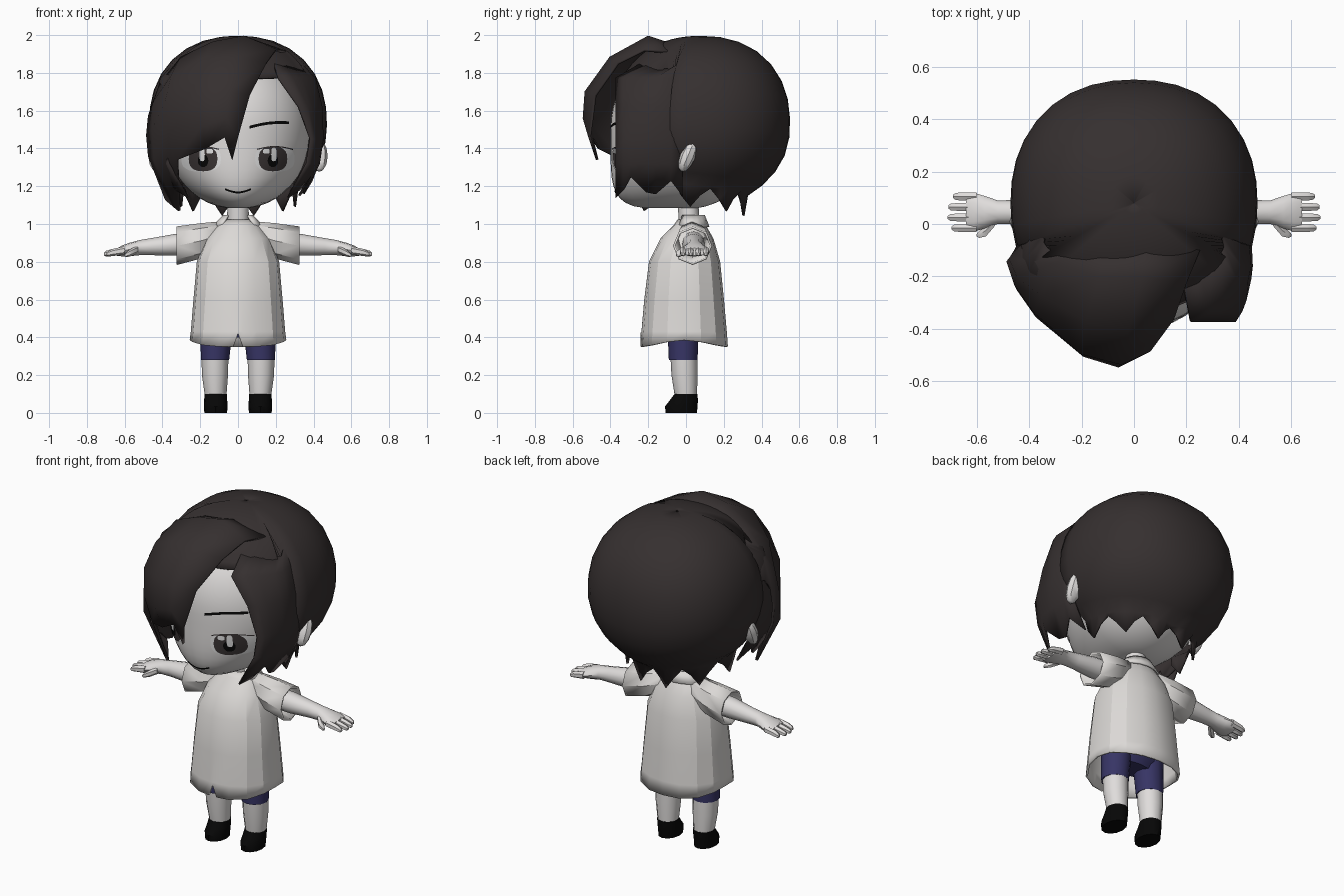
import bpy, bmesh, math
from math import sin, cos, pi
from mathutils import Matrix

if "Cube" in bpy.data.objects:
    bpy.data.objects.remove(bpy.data.objects["Cube"])


def material(name, *rgb):
    m = bpy.data.materials.new(name)
    m.use_nodes = True
    m.diffuse_color = (*rgb, 1)
    m.node_tree.nodes["Principled BSDF"].inputs["Base Color"].default_value = (*rgb, 1)
    return m


SKIN = material("skin", .74, .72, .71)
SHIRT = material("shirt_white", .72, .70, .68)
HAIR = material("dark_hair", .036, .029, .029)
NAVY = material("navy_shorts", .038, .035, .13)
BLACK = material("black", .002, .002, .002)
WHITE = material("eye_white", .85, .85, .85)
IRIS = material("iris_grey", .045, .037, .037)


def finish(name, bm, mat, mirror=False, thick=0, angle=40):
    """Turn a bmesh into a shaded object with optional mirror and thickness."""
    bmesh.ops.remove_doubles(bm, verts=bm.verts, dist=.0005)
    bmesh.ops.recalc_face_normals(bm, faces=bm.faces)
    me = bpy.data.meshes.new(name)
    bm.to_mesh(me)
    bm.free()
    me.materials.append(mat)
    for p in me.polygons:
        p.use_smooth = True
    me.set_sharp_from_angle(angle=math.radians(angle))
    ob = bpy.data.objects.new(name, me)
    bpy.context.collection.objects.link(ob)
    if thick:
        s = ob.modifiers.new("thickness", "SOLIDIFY")
        s.thickness, s.offset = thick, 0
    if mirror:
        ob.modifiers.new("mirror", "MIRROR")


def skin_rows(bm, rows, closed=False, caps=False):
    """Join rows of points with quads."""
    vs = [[bm.verts.new(p) for p in row] for row in rows]
    n = len(vs[0])
    for a, b in zip(vs, vs[1:]):
        for i in range(n if closed else n - 1):
            j = (i + 1) % n
            bm.faces.new((a[i], a[j], b[j], b[i]))
    if caps:
        bm.faces.new(vs[0])
        bm.faces.new(vs[-1])


def sheet(name, rows, mat, **kw):
    bm = bmesh.new()
    skin_rows(bm, rows)
    finish(name, bm, mat, **kw)


def tube(name, mat, axis, rings, n=12, caps=True, **kw):
    """Rings are (position on axis, centre a, centre b, radius a, radius b)."""
    rows = []
    for t, a, b, ra, rb in rings:
        ring = [(a + ra * sin(2 * pi * i / n), b + rb * cos(2 * pi * i / n)) for i in range(n)]
        rows.append([(t, u, v) if axis == "x" else (u, v, t) for u, v in ring])
    bm = bmesh.new()
    skin_rows(bm, rows, True, caps)
    finish(name, bm, mat, **kw)


# Head: round from the front, with a full flat face and chin
def head_size(z):
    f = min(abs(z - 1.5) / .42, 1)
    w = (1 - f ** 2.1) ** .476
    front = (1 - f ** 5) ** .2 if z < 1.5 else w
    return .385 * w, .4 * front, .385 * w


def face_y(x, z):
    w, front, _ = head_size(z)
    return -front * math.sqrt(max(0, 1 - (x / w) ** 2))


rows = []
for k in range(1, 24):
    z = 1.5 - .42 * cos(pi * k / 24)
    w, front, back = head_size(z)
    ring = [2 * pi * i / 48 for i in range(48)]
    rows.append([(w * sin(a), cos(a) * (back if cos(a) > 0 else front), z) for a in ring])
bm = bmesh.new()
skin_rows(bm, rows, True, True)
finish("head", bm, SKIN)


# Painted face details that follow the face surface
def oval(name, mat, x, z, rx, rz, lift, power=1):
    rows = []
    for r in (.02, .35, .7, 1):
        pts = []
        for i in range(24):
            c, s = cos(2 * pi * i / 24), sin(2 * pi * i / 24)
            u = x + r * rx * math.copysign(abs(c) ** power, c)
            v = z + r * rz * math.copysign(abs(s) ** power, s)
            pts.append((u, face_y(u, v) - lift, v))
        rows.append(pts)
    bm = bmesh.new()
    skin_rows(bm, rows, True)
    finish(name, bm, mat, mirror=True)


def stroke(name, mat, x0, x1, z, slope, rise, width, lift, mirror=True):
    """A thin arched line across the face."""
    rows = []
    for side in (-1, 1):
        pts = []
        for i in range(13):
            t = i / 12
            x, v = x0 + t * (x1 - x0), z + slope * t + rise * sin(pi * t)
            v += side * width / 2
            pts.append((x, face_y(x, v) - lift, v))
        rows.append(pts)
    sheet(name, rows, mat, mirror=mirror)


oval("eye_white", WHITE, .195, 1.345, .105, .068, .003, .75)
oval("iris", IRIS, .185, 1.345, .076, .066, .005, .8)
oval("pupil", BLACK, .185, 1.335, .028, .034, .006)
oval("eye_highlight", WHITE, .19, 1.368, .014, .036, .008, .6)
oval("eye_glint", WHITE, .15, 1.385, .018, .013, .008, .7)
stroke("upper_lash", IRIS, .1, .29, 1.395, 0, .015, .006, .007)
stroke("eyebrow", BLACK, .06, .27, 1.512, .024, .01, .015, .005)
stroke("mouth", BLACK, -.07, .07, 1.185, 0, -.018, .01, .005, False)

# Ears
bm = bmesh.new()
bmesh.ops.create_uvsphere(bm, u_segments=8, v_segments=6, radius=1, matrix=Matrix.Translation(
    (.43, .01, 1.36)) @ Matrix.Rotation(-.4, 4, "X") @ Matrix.Diagonal((.045, .04, .09, 1)))
finish("ear", bm, SKIN, mirror=True)


# Hair cap: rounded shell, open over the face, tapering to a ragged nape
def cap_point(a, t):
    d = (sin(t) * sin(a), sin(t) * cos(a), cos(t))
    p = 2.25 + .5 * min(0, d[2])
    r = sum(abs(c) ** p for c in d) ** (-1 / p)
    return [.465 * r * d[0], .08 + .465 * r * d[1], 1.53 + .46 * r * d[2]]


def cap_height(x, y):
    rest = 1 - abs(x / .465) ** 2.25 - abs((y - .08) / .465) ** 2.25
    return 1.53 + .46 * rest ** (1 / 2.25)


columns = []
for i in range(37):
    a = 2 * pi * i / 36
    from_back = min(i, 36 - i)
    end = math.radians(60 if from_back > 11 else 148 - 1.3 * from_back)
    col = [cap_point(a, max(.002, end * k / 12)) for k in range(13)]
    x, y, z = col[-1]
    drop = 0 if from_back > 11 else (.01, .05, .12, .06)[from_back % 4]
    col.append([x * .95, y * .95, z - drop] if drop else [x, y, z])
    columns.append(col)
sheet("hair_cap", columns, HAIR, thick=.012, angle=60)

# Side locks: (depth, tip height, inset from the widest line)
for name, side, reach in (("left_side_lock", 1, 1), ("right_side_lock", -1, .8)):
    columns = []
    for y, tip, inset in ((-.02, 1.15, .02), (-.08, 1.23, .01), (-.16, 1.16, .006),
                          (-.21, 1.17, .012), (-.29, 1.25, .03), (-.33, 1.18, .045), (-.37, 1.14, .07)):
        y *= reach
        col = []
        for z in (1.77, 1.62, 1.45, 1.32, tip):
            x = .455 * (1 - (abs(z - 1.53) / .5) ** 2.5) ** .4
            col.append((side * (x - inset * (1 + 2 * max(0, (z - 1.5) / .27))), y, z))
        x, y = col[0][0] * .85, y * .55
        columns.append([(x, y, cap_height(x, y) - .015)] + col)
    sheet(name, columns, HAIR, thick=.012, angle=60)

# Swept fringe: strands from the parting round to the right temple, root to tip
fringe = [
    [(.25, -.1, 1.91), (.2, -.22, 1.92), (.15, -.36, 1.85), (.06, -.48, 1.68), (0, -.51, 1.46), (-.03, -.47, 1.34)],
    [(.05, -.08, 1.95), (.03, -.2, 1.99), (-.02, -.4, 1.88), (-.05, -.53, 1.7), (-.06, -.54, 1.56), (-.07, -.5, 1.46)],
    [(-.12, -.08, 1.93), (-.13, -.2, 1.96), (-.18, -.37, 1.87), (-.2, -.49, 1.7), (-.19, -.5, 1.52), (-.17, -.46, 1.4)],
    [(-.27, -.08, 1.85), (-.3, -.15, 1.88), (-.35, -.27, 1.78), (-.38, -.33, 1.65), (-.37, -.35, 1.5), (-.32, -.34, 1.34)],
    [(-.38, -.08, 1.74), (-.41, -.14, 1.74), (-.44, -.2, 1.65), (-.45, -.23, 1.5), (-.44, -.25, 1.34), (-.31, -.22, 1.07)],
    [(-.43, -.06, 1.63), (-.45, -.1, 1.63), (-.47, -.13, 1.57), (-.48, -.14, 1.47), (-.47, -.14, 1.36), (-.38, -.13, 1.13)],
]
sheet("swept_fringe", fringe, HAIR, thick=.014, angle=60)

# Neck and a folded collar that is open at the front
tube("neck", SKIN, "z", [(.97, 0, .02, .06, .055), (1.12, 0, .01, .055, .055)])
rows = [[(w * sin(a), .03 + d * cos(a), z) for a in [(i - 6) * .4 for i in range(13)]]
        for z, w, d in ((.985, .13, .09), (1.045, .075, .065))]
sheet("collar", rows, SHIRT, thick=.01)

# Smock: flared body with a notch at the front of the hem
angles = sorted([2 * pi * i / 16 for i in range(16)] + [pi - .1, pi + .1])
rows = []
for z, w, front, back in ((1.02, .06, -.04, .08), (.99, .11, -.06, .1), (.92, .165, -.13, .14),
                          (.8, .212, -.19, .175), (.6, .23, -.215, .195),
                          (.43, .244, -.23, .21), (.35, .25, -.236, .216)):
    ring = []
    for a in angles:
        s, c = sin(a), cos(a)
        r = (abs(s) ** 2.3 + abs(c) ** 2.3) ** (-1 / 2.3)
        h = z + .035 * s ** 4 if z < .4 else z
        if z < .4 and abs(a - pi) < .01:
            h = .42
        ring.append((w * r * s, (front + back) / 2 + (back - front) / 2 * r * c, h))
    rows.append(ring)
bm = bmesh.new()
skin_rows(bm, rows, True)
finish("smock", bm, SHIRT, thick=.012, angle=22)

# Sleeves, arms and hands
tube("sleeve", SHIRT, "x", [(.07, .03, .95, .06, .06), (.2, .035, .91, .088, .088),
     (.325, .035, .885, .098, .096)], n=8, caps=False, mirror=True, thick=.012, angle=30)
tube("arm", SKIN, "x", [(.15, .04, .9, .06, .06), (.33, .04, .89, .06, .058), (.46, .045, .88, .046, .045),
     (.52, .045, .875, .045, .04), (.57, .045, .866, .062, .036), (.61, .045, .858, .074, .03),
     (.64, .045, .852, .07, .02)], mirror=True)
for k, name in enumerate(("index_finger", "middle_finger", "ring_finger", "little_finger")):
    y, tip = -.015 + .04 * k, (.695, .71, .708, .69)[k]
    tube(name, SKIN, "x", [(.6, y, .86, .018, .022), (.66, y, .85, .018, .019),
         (tip - .01, y, .843, .015, .015), (tip, y, .841, .007, .007)], n=6, mirror=True)
tube("thumb", SKIN, "x", [(.53, .01, .865, .02, .02), (.565, -.025, .85, .026, .02),
     (.59, -.04, .838, .015, .014), (.6, -.043, .834, .006, .006)], n=6, mirror=True)

# Shorts, legs and shoes
tube("shorts_seat", NAVY, "z", [(.4, 0, -.015, .12, .07), (.45, 0, -.015, .19, .09), (.6, 0, -.01, .18, .1)])
tube("shorts_leg", NAVY, "z", [(.5, .11, -.015, .088, .085), (.28, .122, -.015, .075, .076)], mirror=True)
tube("leg", SKIN, "z", [(.33, .122, -.012, .072, .072), (.2, .122, -.008, .069, .069),
     (.08, .118, 0, .056, .058)], mirror=True)
tube("shoe", BLACK, "z", [(0, .118, -.025, .06, .083), (.035, .118, -.025, .063, .086),
     (.065, .118, -.012, .061, .075), (.1, .118, 0, .06, .061)], mirror=True)
